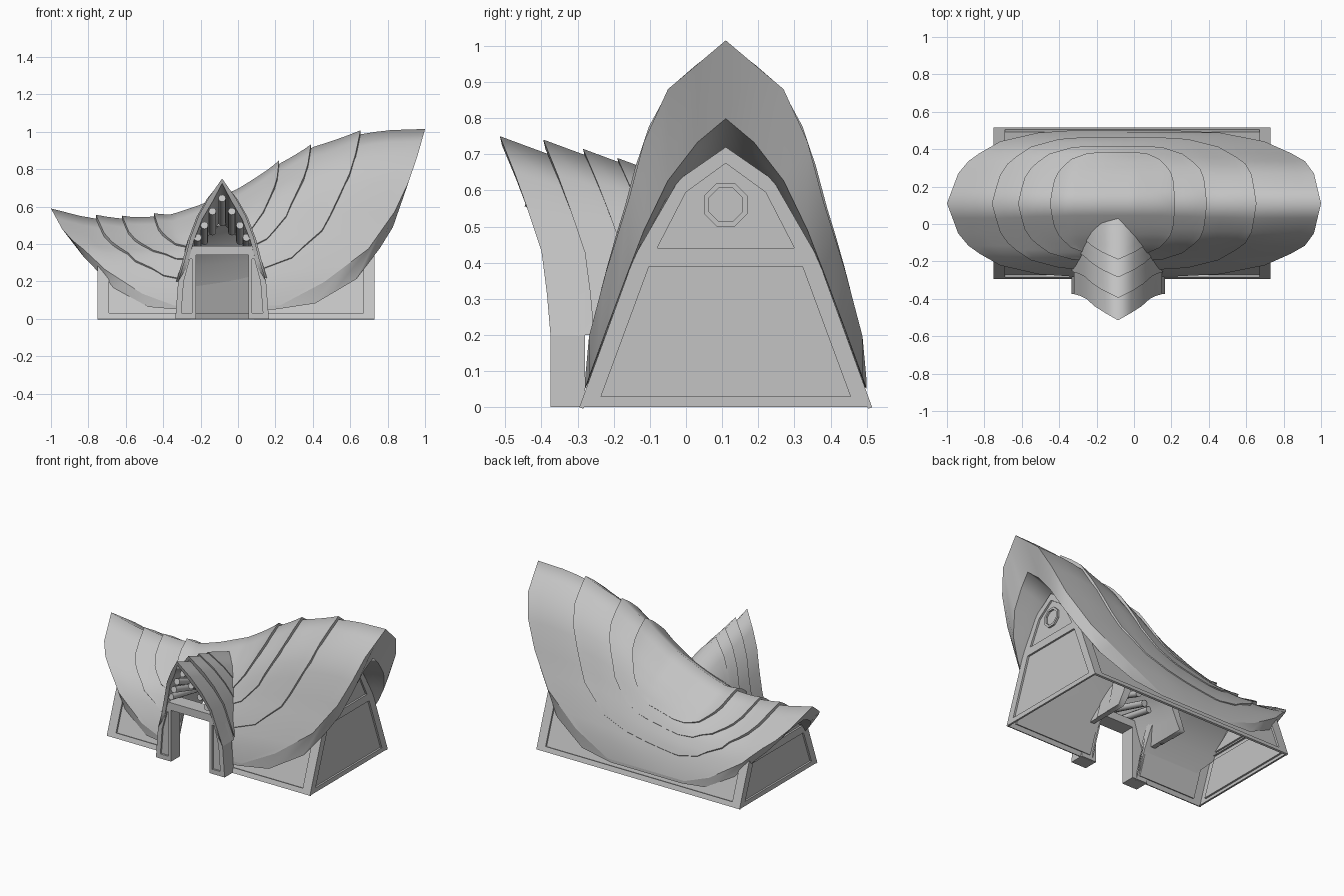
import bpy, bmesh, math
from mathutils import Vector

cube = bpy.data.objects.get("Cube")
if cube:
    bpy.data.objects.remove(cube)

stone = bpy.data.materials.new("pale_grey")
stone.use_nodes = True
GREY = (0.55, 0.55, 0.55, 1)
stone.diffuse_color = GREY
stone.node_tree.nodes["Principled BSDF"].inputs["Base Color"].default_value = GREY

YC = 0.11    # hall centre line in y
XC = -0.085  # porch centre line in x


def interp(table, t):
    """Linear interpolation in a list of (key, value, ...) rows."""
    for a, b in zip(table, table[1:]):
        if t <= b[0]:
            k = max(0, (t - a[0]) / (b[0] - a[0]))
            return [u + (v - u) * k for u, v in zip(a[1:], b[1:])]
    return list(table[-1][1:])


def finish(name, bm, smooth=False):
    bmesh.ops.recalc_face_normals(bm, faces=bm.faces)
    for f in bm.faces:
        f.smooth = smooth
    mesh = bpy.data.meshes.new(name)
    bm.to_mesh(mesh)
    bm.free()
    mesh.materials.append(stone)
    obj = bpy.data.objects.new(name, mesh)
    bpy.context.collection.objects.link(obj)
    return obj


def shell(name, top, under):
    """Closed curved slab between two equal grids of points, crisp at the rim."""
    bm = bmesh.new()
    a, b = [[[bm.verts.new(p) for p in row] for row in g] for g in (top, under)]
    n, m = len(a), len(a[0])
    for g in (a, b):
        for i in range(n - 1):
            for j in range(m - 1):
                bm.faces.new((g[i][j], g[i + 1][j], g[i + 1][j + 1], g[i][j + 1]))
    loop = [(i, 0) for i in range(n)] + [(n - 1, j) for j in range(1, m)]
    loop += [(i, m - 1) for i in range(n - 2, -1, -1)] + [(0, j) for j in range(m - 2, 0, -1)]
    for (i, j), (k, l) in zip(loop, loop[1:] + loop[:1]):
        bm.faces.new((a[i][j], a[k][l], b[k][l], b[i][j]))
        for g in (a, b):
            bm.edges.get((g[i][j], g[k][l])).smooth = False
    return finish(name, bm, True)


def framed_panel(name, outer, inner, place, depth=0.012):
    """Flat frame with a sunken panel; place(u, v, d) maps to space, d outward."""
    bm = bmesh.new()
    loops = [[bm.verts.new(place(u, v, d)) for u, v in pts]
             for pts, d in ((outer, -depth), (outer, 0), (inner, 0), (inner, -depth))]
    n = len(outer)
    for p, q in zip(loops, loops[1:]):
        for i in range(n):
            bm.faces.new((p[i], p[(i + 1) % n], q[(i + 1) % n], q[i]))
    bm.faces.new(loops[-1])
    return finish(name, bm)


def prism(name, pts, y0, y1):
    bm = bmesh.new()
    f = bm.faces.new([bm.verts.new((XC + u, y0, v)) for u, v in pts])
    new = bmesh.ops.extrude_face_region(bm, geom=[f])["geom"]
    bmesh.ops.translate(bm, vec=(0, y1 - y0, 0),
                        verts=[v for v in new if isinstance(v, bmesh.types.BMVert)])
    return finish(name, bm)


def mirrored(pts):
    """Mirror a half outline that ends on the centre line."""
    return pts + [(-u, v) for u, v in reversed(pts) if u > 0]


# ---- main roof: saddle surface, low at one end and high at the other ----
# rows: distance from ridge, height at low end, height at high end
OUTER = [(0, .59, 1.015), (.16, .48, .88), (.225, .42, .74), (.27, .37, .57),
         (.33, .27, .38), (.38, .13, .19), (.39, .07, .07)]
INNER = [(0, .48, .83), (.125, .43, .72), (.21, .35, .55), (.265, .28, .40),
         (.33, .17, .22), (.38, .06, .08), (.39, .05, .05)]
RISE = [(0, 0), (.1, -.12), (.2, -.15), (.32, -.11), (.4, .02), (.5, .22), (.61, .54),
        (.7, .76), (.83, .94), (.9, .985), (1, 1)]
UNDER_RISE = [(0, 0), (.3, 0), (.5, .25), (.87, .75), (1, 1)]
# rows: share of the width, share of the length towards the low and high end
REACH = [(0, 1, 1), (.41, .935, .965), (.58, .875, .92), (.69, .81, .85),
         (.85, .69, .72), (.97, .47, .5), (1, .28, .28)]
STEPS = [0, .2, .41, .58, .69, .78, .85, .92, .97, 1]
SIGNED = [-s for s in reversed(STEPS[1:])] + STEPS
COLS = 24


def roof_z(table, rise, off, x):
    lo, hi = interp(table, off)
    gl, gr = interp(REACH, off / .39)
    p = (x + .08 + .92 * gl) / (.92 * gl + 1.08 * gr)
    return lo + (hi - lo) * interp(rise, min(1, max(0, p)))[0]


def roof_grid(left, right, width, table, rise, lift=0, flare=0, drop=0):
    grid = []
    for s in SIGNED:
        off, row = abs(s) * width, []
        gl, gr = interp(REACH, abs(s))
        for c in range(COLS + 1):
            t = 2 * c / COLS - 1
            x = -.08 + ((right + .08) * gr * t if t > 0 else (left + .08) * gl * -t)
            curl = flare * abs(t) ** 6 * (1 - abs(s) ** 3)
            z = roof_z(table, rise, off, x) + lift + curl - drop
            y = math.copysign(max(0, off + lift + curl * .4 - drop * abs(s)), s)
            row.append((x, YC + (y if s else 0), z))
        grid.append(row)
    return grid


roofs = [shell("main_roof", roof_grid(-1, 1, .39, OUTER, RISE),
               roof_grid(-.93, .907, .39, INNER, UNDER_RISE))]
for k, (left, right, width) in enumerate([(-.76, .655, .35), (-.62, .39, .30), (-.45, .22, .262)]):
    args = (left, right, width, OUTER, RISE, .004 * (k + 1), .016)
    roofs.append(shell(f"roof_layer_{k + 1}", roof_grid(*args), roof_grid(*args, drop=.024)))

# entrance opening through the roof under the porch
cutter = prism("entrance_cutter", mirrored([(.19, -.1), (.17, .36), (.1, .5), (0, .58)]), -.5, .02)
cutter.hide_render = True
cutter.hide_viewport = True
for roof in roofs:
    cut = roof.modifiers.new("entrance", 'BOOLEAN')
    cut.operation = 'DIFFERENCE'
    cut.solver = 'EXACT'
    cut.object = cutter

# ---- hall: framed walls and gables ----
XL, XR = -.75, .73
HIGH = [(.405, 0), (.254, .415), (.13, .63), (0, .72)]
LOW = [(.405, 0), (.303, .28), (.15, .42), (0, .46)]
slope = (.405 - .254) / .415
out = Vector((1, slope)).normalized()


def wall(name, side, x0, x1, m0, m1):
    """Leaning wall from x0 to x1 with frame margins m0 and m1 at its ends."""
    def place(x, z, d):
        return (x, YC + side * (.405 - slope * z + d * out.x), z + d * out.y)

    def top(x):
        return .28 + .135 * (x - XL) / (XR - XL)
    framed_panel(name, [(x0, 0), (x1, 0), (x1, top(x1)), (x0, top(x0))],
                 [(x0 + m0, .03), (x1 - m1, .03), (x1 - m1, .30), (x0 + m0, .25)], place)


wall("back_wall", 1, XL, XR, .06, .06)
wall("front_wall_right", -1, XL, XC - .17, .06, .02)
wall("front_wall_left", -1, XC + .17, XR, .02, .06)


def on_high_gable(u, v, d):
    return (XR + d, YC + u, v)


def on_low_gable(u, v, d):
    return (XL - d, YC + u, v)


framed_panel("high_gable_lower", [(-.405, 0), (.405, 0), (.254, .415), (-.254, .415)],
             [(-.345, .03), (.345, .03), (.212, .39), (-.212, .39)], on_high_gable)
framed_panel("high_gable_upper", mirrored(HIGH[1:]),
             mirrored([(.19, .44), (.11, .595), (0, .675)]), on_high_gable)
framed_panel("low_gable_lower", [(-.405, 0), (.405, 0), (.303, .28), (-.303, .28)],
             [(-.345, .03), (.345, .03), (.262, .25), (-.262, .25)], on_low_gable)
framed_panel("low_gable_upper", mirrored(LOW[1:]),
             mirrored([(.25, .3), (.13, .39), (0, .43)]), on_low_gable)


def octagon(r):
    return [(r * math.cos(math.pi * (i + .5) / 4), .56 + r * math.sin(math.pi * (i + .5) / 4))
            for i in range(8)]


framed_panel("round_window", octagon(.065), octagon(.05), on_high_gable)

# ---- porch: stepped pointed hoods, portal and purlins ----
# rows: distance from centre, height, how far the rim sits behind the tip
HOOD = [(0, .75, 0), (.07, .655, .04), (.125, .56, .075), (.17, .44, .115),
        (.20, .32, .13), (.235, .20, .14)]


def hood_grid(tip, lift, inset):
    grid = []
    for off, z, back in HOOD[:0:-1] + HOOD:
        side = -1 if len(grid) < len(HOOD) - 1 else 1
        row = []
        for r in range(6):
            y = tip + back + (.06 - tip - back) * r / 5
            steep = (z - .2) / .55
            fall = .37 * (y - back * .6 + .515) * steep
            row.append((XC + side * max(0, off + (lift * .3 - inset) * (off > 0)), y,
                        z - fall + lift * steep - inset * 1.2 * steep))
        grid.append(row)
    return grid


for k, (tip, lift) in enumerate([(-.515, 0), (-.395, .035), (-.285, .05), (-.19, .06)]):
    shell(f"porch_hood_{k + 1}", hood_grid(tip, lift, 0), hood_grid(tip + .006, lift, .02))

LEG = [(.14, 0), (.25, 0), (.235, .2), (.19, .34), (.14, .34)]
LEG_PANEL = [(.16, .03), (.218, .03), (.205, .2), (.172, .32), (.16, .32)]
for name, side in (("left", 1), ("right", -1)):
    def on_portal(u, v, d):
        return (XC + side * u, -.375 - d, v)
    framed_panel(f"{name}_leg_frame", LEG, LEG_PANEL, on_portal)
    prism(f"{name}_leg", [(side * u, v) for u, v in LEG], -.363, -.28)
prism("lintel", [(-.19, .34), (.19, .34), (.175, .39), (-.175, .39)], -.38, -.28)

# rows: distance from centre, height and y of the outer end, drop to the inner end
for off, z, y, drop in [(0, .645, -.455, .13), (.052, .575, -.44, .11),
                        (.095, .50, -.41, .085), (.13, .435, -.39, .05)]:
    for side in ((1, -1) if off else (1,)):
        start, end = Vector((XC + side * off, y, z)), Vector((XC + side * off, -.12, z - drop))
        bm = bmesh.new()
        bmesh.ops.create_cone(bm, cap_ends=True, segments=12, radius1=.02, radius2=.02,
                              depth=(end - start).length)
        rod = finish("porch_purlin", bm, True)
        rod.data.set_sharp_from_angle(angle=math.radians(40))
        rod.location = (start + end) / 2
        rod.rotation_euler = (end - start).to_track_quat('Z', 'Y').to_euler()
